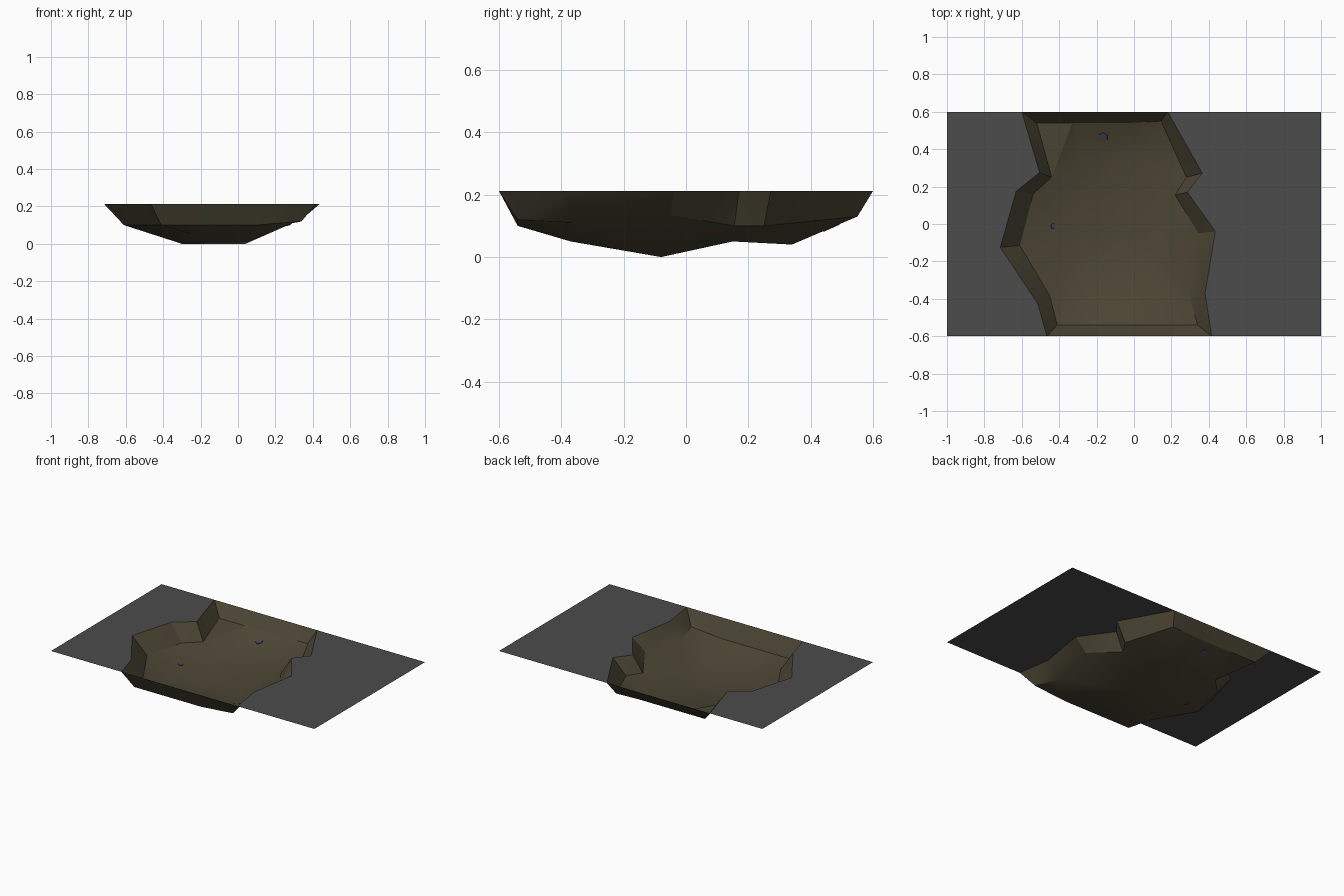
import bpy, bmesh, math
from mathutils import Vector
from mathutils.bvhtree import BVHTree

if "Cube" in bpy.data.objects:
    bpy.data.objects.remove(bpy.data.objects["Cube"])

TOP = 0.212  # road surface height


def material(name, rgb):
    m = bpy.data.materials.new(name)
    m.diffuse_color = (*rgb, 1)
    m.use_nodes = True
    m.node_tree.nodes["Principled BSDF"].inputs["Base Color"].default_value = m.diffuse_color
    return m


asphalt = material("asphalt grey", (0.072, 0.072, 0.072))
dirt = material("dirt brown", (0.073, 0.062, 0.035))
stone = material("stone blue grey", (0.06, 0.065, 0.08))


def make_object(name, bm, mat):
    me = bpy.data.meshes.new(name)
    bm.to_mesh(me)
    me.materials.append(mat)
    ob = bpy.data.objects.new(name, me)
    bpy.context.collection.objects.link(ob)
    return ob


def loft(bm, rows):
    """Quads between successive rows of points, facing up."""
    grid = [[bm.verts.new(p) for p in row] for row in rows]
    for a, b in zip(grid, grid[1:]):
        for i in range(len(a) - 1):
            bm.faces.new((a[i], b[i], b[i + 1], a[i + 1]))


# Sections from back to front:
# left rim (x, y), left ledge (x, y, z), bed (x0, x1, y, z), right ledge, right rim
sections = [
    ((-.60, .60), (-.52, .54, .13), (-.33, -.03, .54, .13), (.145, .55, .13), (.18, .60)),
    ((-.505, .275), (-.44, .25, .10), (-.28, .03, .34, .04), (.28, .25, .10), (.365, .272)),
    ((-.63, .175), (-.54, .16, .10), (-.29, .03, .15, .05), (.22, .155, .10), (.285, .17)),
    ((-.715, -.125), (-.61, -.115, .10), (-.30, .04, -.08, 0), (.345, -.05, .135), (.435, -.04)),
    ((-.515, -.425), (-.45, -.385, .10), (-.24, .06, -.37, .05), (.29, -.36, .11), (.38, -.37)),
    ((-.465, -.60), (-.41, -.54, .10), (-.22, .10, -.54, .10), (.34, -.54, .12), (.415, -.60)),
]

# Pothole: sloping walls and uneven bed
rows = []
for rl, il, (x0, x1, y, z), ir, rr in sections:
    rows.append([(*rl, TOP), il, (x0, y, z), (x1, y, z), ir, (*rr, TOP)])


def end_row(row, y):
    """Straight rim that closes the hole at the front or back edge."""
    return [row[0]] + [(p[0], y, TOP) for p in row[1:-1]] + [row[-1]]


bm = bmesh.new()
loft(bm, [end_row(rows[0], .6)] + rows + [end_row(rows[-1], -.6)])
bmesh.ops.remove_doubles(bm, verts=bm.verts, dist=1e-4)
bmesh.ops.triangulate(bm, faces=bm.faces)
bed_tree = BVHTree.FromBMesh(bm)
hole = make_object("pothole_dirt", bm, dirt)
bm.free()
bpy.context.view_layer.objects.active = hole
hole.select_set(True)
bpy.ops.object.shade_smooth_by_angle(angle=math.radians(28))

# Road surface on both sides of the hole
for name, pts in (
    ("road_left", [[(-1, s[0][1], TOP), (*s[0], TOP)] for s in sections]),
    ("road_right", [[(*s[4], TOP), (1, s[4][1], TOP)] for s in sections]),
):
    bm = bmesh.new()
    loft(bm, pts)
    make_object(name, bm, asphalt)
    bm.free()

# Small flat stones set into the dirt
for name, x, y, r in (("large_pebble", -.165, .465, .028), ("small_pebble", -.43, -.01, .018)):
    hit, normal, _, _ = bed_tree.ray_cast(Vector((x, y, 1)), Vector((0, 0, -1)))
    bm = bmesh.new()
    bmesh.ops.create_cone(bm, cap_ends=True, segments=6, radius1=r, radius2=r * .9, depth=.009)
    ob = make_object(name, bm, stone)
    bm.free()
    ob.location = hit
    ob.rotation_euler = normal.to_track_quat('Z', 'Y').to_euler()
